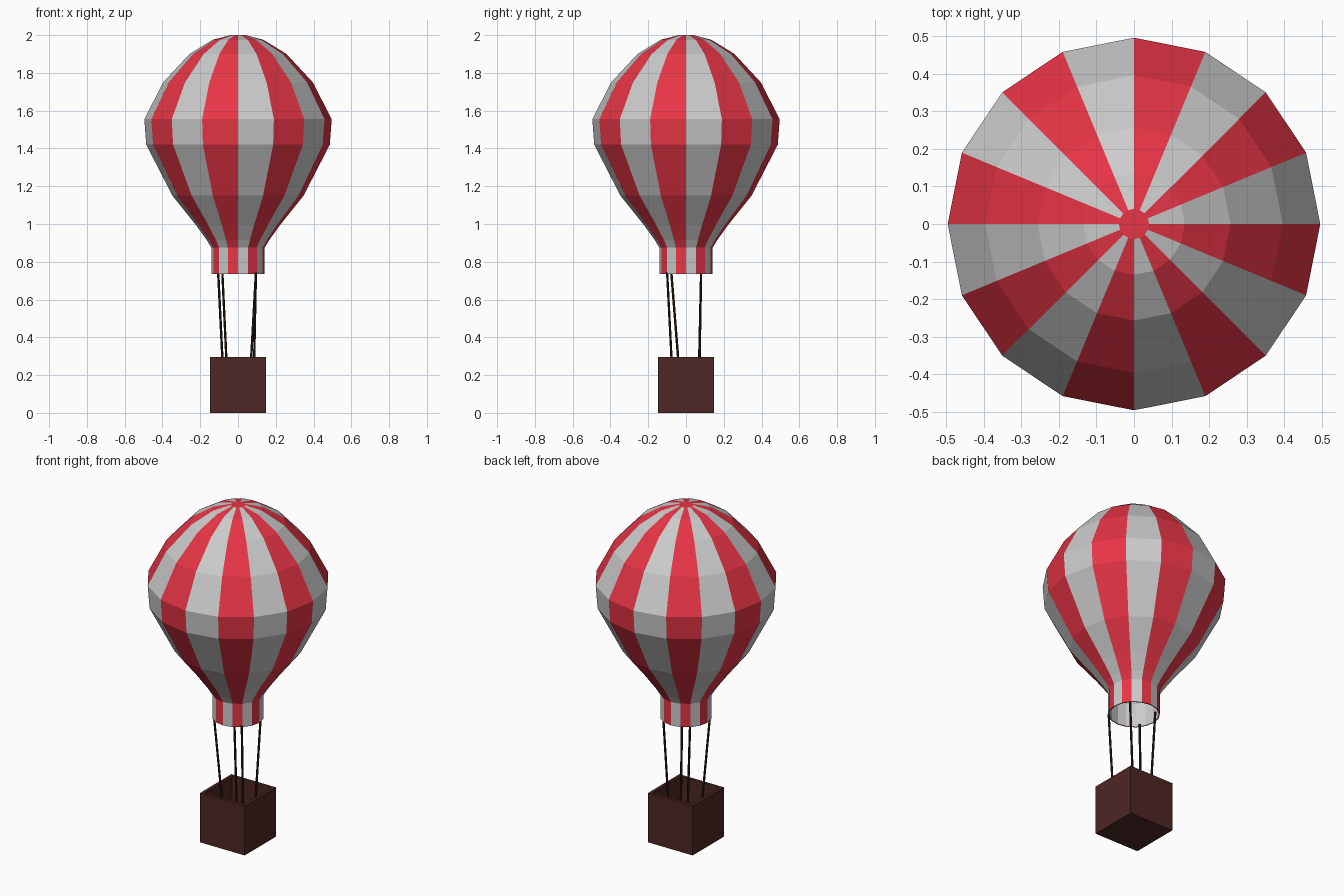
import bpy, bmesh, math
from mathutils import Vector

if "Cube" in bpy.data.objects:
    bpy.data.objects.remove(bpy.data.objects["Cube"])


def material(name, rgb):
    m = bpy.data.materials.new(name)
    m.diffuse_color = (*rgb, 1)
    m.use_nodes = True
    m.node_tree.nodes["Principled BSDF"].inputs["Base Color"].default_value = m.diffuse_color
    return m


def add_object(name, bm, mats):
    bmesh.ops.recalc_face_normals(bm, faces=bm.faces)
    me = bpy.data.meshes.new(name)
    bm.to_mesh(me)
    bm.free()
    for m in mats:
        me.materials.append(m)
    ob = bpy.data.objects.new(name, me)
    bpy.context.collection.objects.link(ob)
    return ob


red = material("red_fabric", (0.8, 0.035, 0.06))
brown = material("basket_brown", (0.075, 0.02, 0.018))
dark = material("rope_dark", (0.03, 0.014, 0.011))

# Striped envelope with neck: (radius, height) profile turned in 16 panels
SIDES = 16
profile = [(0.141, 0.735), (0.141, 0.875), (0.165, 0.915), (0.227, 1.0),
           (0.347, 1.15), (0.486, 1.42), (0.496, 1.555), (0.396, 1.75),
           (0.257, 1.9), (0.135, 1.975), (0.04, 2.0)]
bm = bmesh.new()
rings = [[bm.verts.new((r * math.cos(math.tau * i / SIDES),
                        r * math.sin(math.tau * i / SIDES), z))
          for i in range(SIDES)] for r, z in profile]
for low, high in zip(rings, rings[1:]):
    for i in range(SIDES):
        j = (i + 1) % SIDES
        f = bm.faces.new((low[i], low[j], high[j], high[i]))
        f.material_index = 0 if i % 2 else 1
bm.faces.new(rings[-1])
envelope = add_object("envelope", bm, [red, None])

# Plain grey inside of the fabric
lining = envelope.modifiers.new("lining", 'SOLIDIFY')
lining.thickness = 0.006
lining.offset = -1
lining.material_offset = 1

# Open basket: box with its top inset and pushed down
bm = bmesh.new()
bmesh.ops.create_cube(bm, size=1)
bmesh.ops.scale(bm, vec=(0.294, 0.294, 0.295), verts=bm.verts)
bmesh.ops.translate(bm, vec=(0, 0, 0.1475), verts=bm.verts)
top = max(bm.faces, key=lambda f: f.calc_center_median().z)
bmesh.ops.inset_region(bm, faces=[top], thickness=0.025)
well = bmesh.ops.extrude_face_region(bm, geom=[top])["geom"]
bmesh.ops.translate(bm, vec=(0, 0, -0.265),
                    verts=[v for v in well if isinstance(v, bmesh.types.BMVert)])
if top.is_valid:
    bmesh.ops.delete(bm, geom=[top], context='FACES_ONLY')
add_object("basket", bm, [brown])

# Four slightly uneven ropes: neck point and point at the basket rim height
ropes = {
    "front_left_rope": ((-0.105, -0.078), (-0.083, -0.042)),
    "back_left_rope": ((-0.083, 0.08), (-0.062, 0.07)),
    "front_right_rope": ((0.095, -0.1), (0.086, -0.077)),
    "back_right_rope": ((0.095, 0.08), (0.07, 0.072)),
}
for name, (a, b) in ropes.items():
    start = Vector((*a, 0.745))
    rim = Vector((*b, 0.295))
    end = start + (rim - start) * 1.5
    axis = end - start
    bm = bmesh.new()
    bmesh.ops.create_cone(bm, cap_ends=True, segments=8, radius1=0.0065,
                          radius2=0.0065, depth=axis.length)
    ob = add_object(name, bm, [dark])
    ob.location = (start + end) / 2
    ob.rotation_euler = axis.to_track_quat('Z', 'Y').to_euler()
